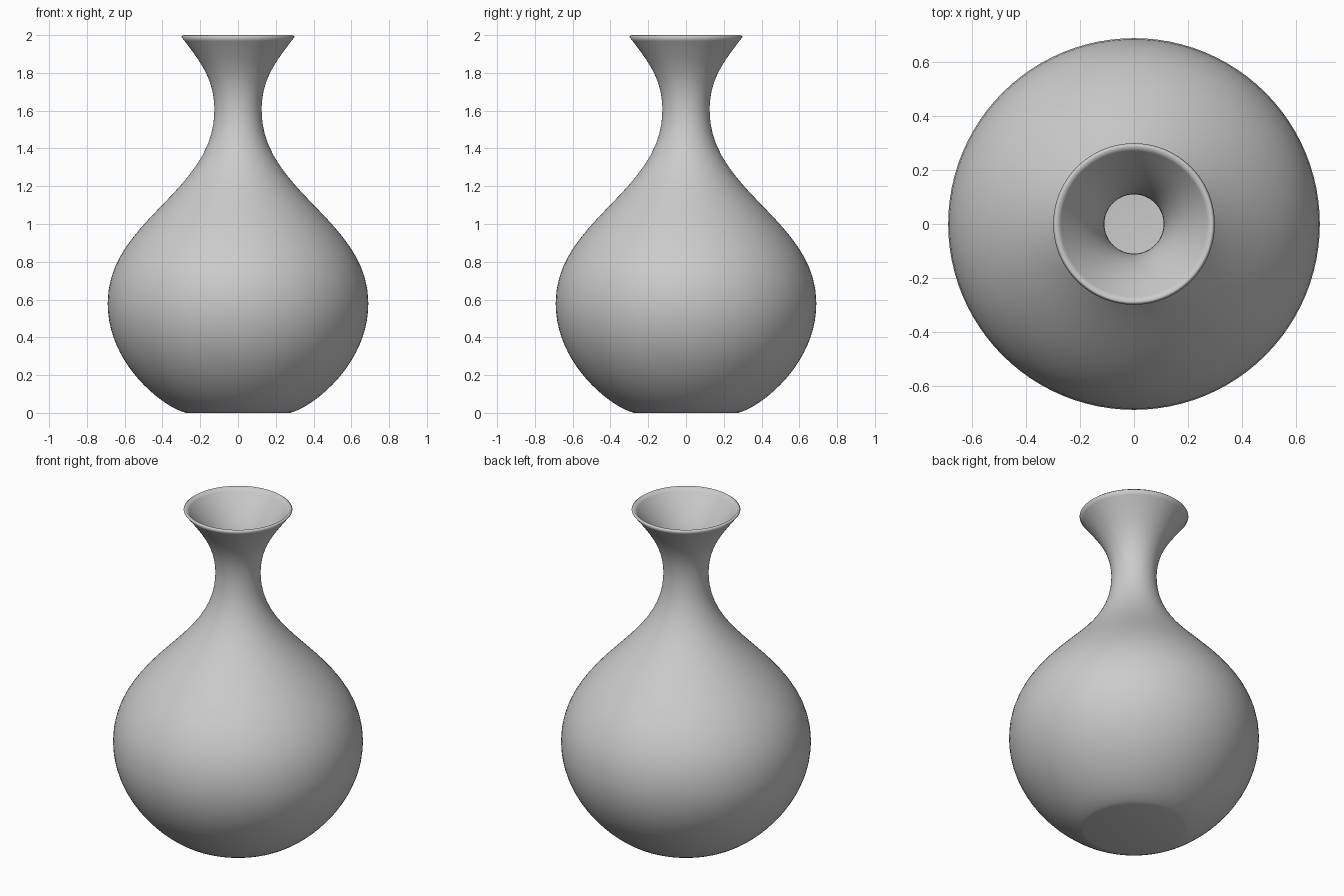
import bpy
import bmesh
import math
from mathutils import Vector
from mathutils.geometry import interpolate_bezier

cube = bpy.data.objects.get("Cube")
if cube:
    bpy.data.objects.remove(cube, do_unlink=True)

SEGMENTS = 96
WALL = 0.015

# Material
glaze = bpy.data.materials.new("grey_glaze")
glaze.use_nodes = True
colour = (0.6, 0.6, 0.6, 1)
glaze.diffuse_color = colour
glaze.node_tree.nodes["Principled BSDF"].inputs["Base Color"].default_value = colour


def arc(start, handle_a, handle_b, end, steps=20):
    """Bezier span in the (radius, height) plane."""
    points = [Vector((r, 0, z)) for r, z in (start, handle_a, handle_b, end)]
    return interpolate_bezier(*points, steps)


# Outer profile: foot, belly, shoulder, neck and flared lip
foot, belly, neck, lip = (0.295, 0.006), (0.69, 0.58), (0.125, 1.6), (0.3, 1.991)
profile = [Vector((0, 0, 0)), Vector((0.275, 0, 0))]
profile += arc(foot, (0.42, 0.05), (0.69, 0.27), belly)
profile += arc(belly, (0.69, 1.02), (0.125, 1.17), neck)[1:]
profile += arc(neck, (0.125, 1.76), (0.19, 1.85), lip)[1:]

# Revolve the profile around z
bm = bmesh.new()
verts = [bm.verts.new(p) for p in profile]
edges = [bm.edges.new(pair) for pair in zip(verts, verts[1:])]
bmesh.ops.spin(bm, geom=verts + edges, axis=(0, 0, 1), cent=(0, 0, 0),
               angle=math.tau, steps=SEGMENTS, use_merge=True)
bmesh.ops.remove_doubles(bm, verts=bm.verts, dist=0.0005)
bmesh.ops.recalc_face_normals(bm, faces=bm.faces)
# Open shell: make sure the foot faces down
if min(bm.faces, key=lambda f: f.calc_center_median().z).normal.z > 0:
    bmesh.ops.reverse_faces(bm, faces=bm.faces)
mesh = bpy.data.meshes.new("vase")
bm.to_mesh(mesh)
bm.free()
mesh.materials.append(glaze)

vase = bpy.data.objects.new("vase", mesh)
bpy.context.collection.objects.link(vase)

# Wall thickness, inwards
wall = vase.modifiers.new("wall", 'SOLIDIFY')
wall.thickness = WALL
wall.offset = -1
wall.use_even_offset = True

# Smooth shading with a sharp rim
bpy.context.view_layer.objects.active = vase
vase.select_set(True)
bpy.ops.object.shade_smooth_by_angle(angle=math.radians(40))
